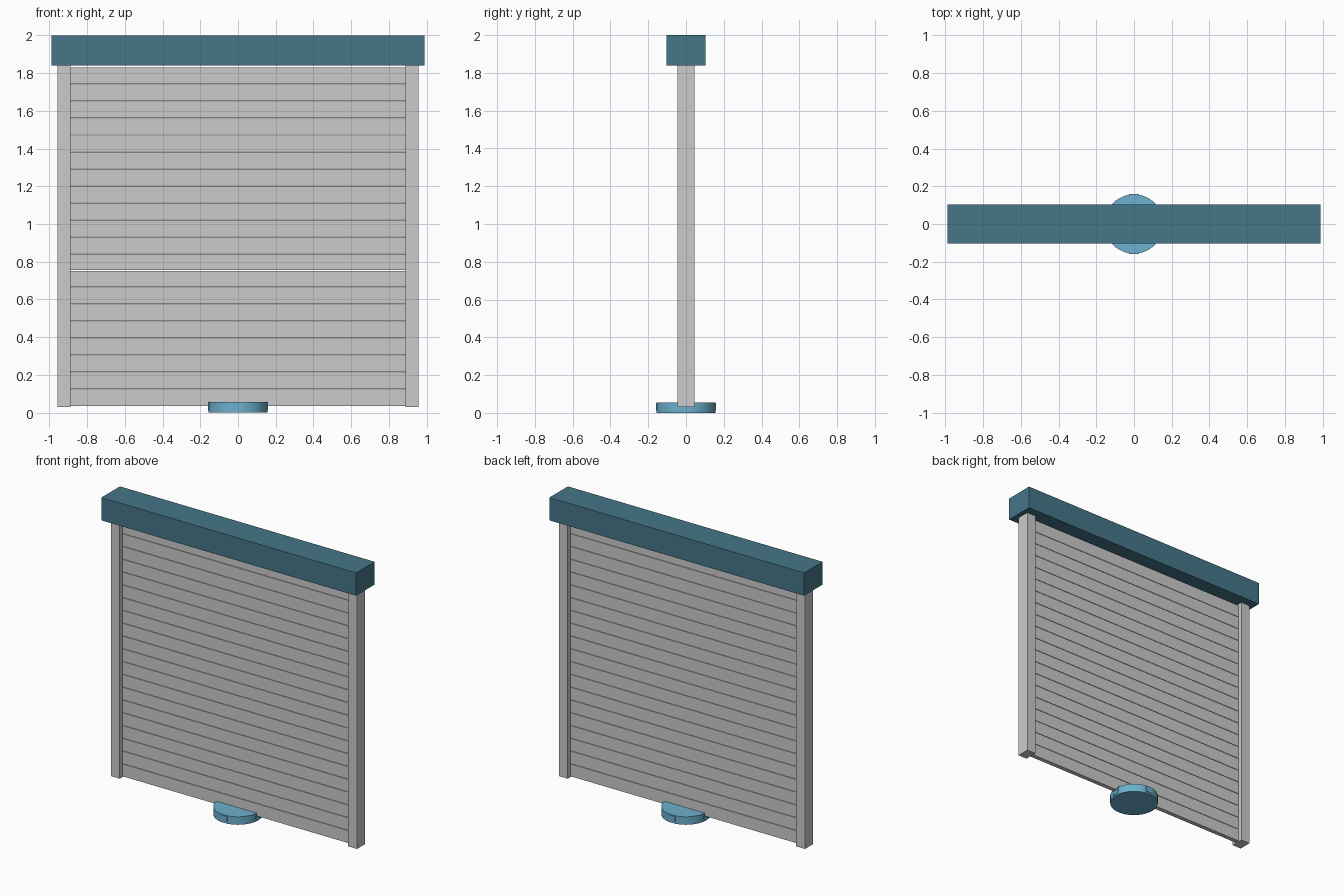
import bpy
import math

if "Cube" in bpy.data.objects:
    bpy.data.objects.remove(bpy.data.objects["Cube"])


def material(name, color):
    mat = bpy.data.materials.new(name)
    mat.diffuse_color = (*color, 1)
    mat.use_nodes = True
    mat.node_tree.nodes["Principled BSDF"].inputs["Base Color"].default_value = mat.diffuse_color
    return mat


def box(name, x, y, z, mat=None):
    """Box from (min, max) ranges on each axis."""
    mid = [(a + b) / 2 for a, b in (x, y, z)]
    bpy.ops.mesh.primitive_cube_add(size=1, location=mid)
    ob = bpy.context.object
    ob.name = name
    ob.scale = [b - a for a, b in (x, y, z)]
    bpy.ops.object.transform_apply(location=False, rotation=False, scale=True)
    if mat:
        ob.data.materials.append(mat)
    return ob


dark_blue = material("dark_blue", (0.06, 0.18, 0.25))
light_blue = material("light_blue", (0.15, 0.44, 0.62))

# Roller housing
box("housing", (-0.99, 0.99), (-0.1025, 0.1025), (1.84, 2.0), dark_blue)

# Side guide rails
for side, s in (("left", -1), ("right", 1)):
    box(side + "_rail", sorted((s * 0.888, s * 0.957)), (-0.045, 0.045), (0.03, 1.84))

# Shutter slats with thin gaps between them
count, bottom, top, gap = 20, 0.036, 1.83, 0.003
pitch = (top - bottom + gap) / count
for i in range(count):
    z = bottom + i * pitch
    box(f"slat_{i + 1}", (-0.9, 0.9), (-0.015, 0.015), (z, z + pitch - gap))

# Round base disc under the shutter
bpy.ops.mesh.primitive_cylinder_add(vertices=64, radius=0.157, depth=0.056,
                                    location=(0, 0, 0.028))
disc = bpy.context.object
disc.name = "base_disc"
disc.data.materials.append(light_blue)
bpy.ops.object.shade_smooth_by_angle(angle=math.radians(30))

# Four small tabs around the disc rim
for i in range(4):
    tab = box(f"rim_tab_{i + 1}", (-0.026, 0.026), (-0.005, 0.005), (0.012, 0.052), light_blue)
    a = i * math.pi / 2
    tab.location = (0.155 * math.sin(a), -0.155 * math.cos(a), 0.032)
    tab.rotation_euler.z = a
